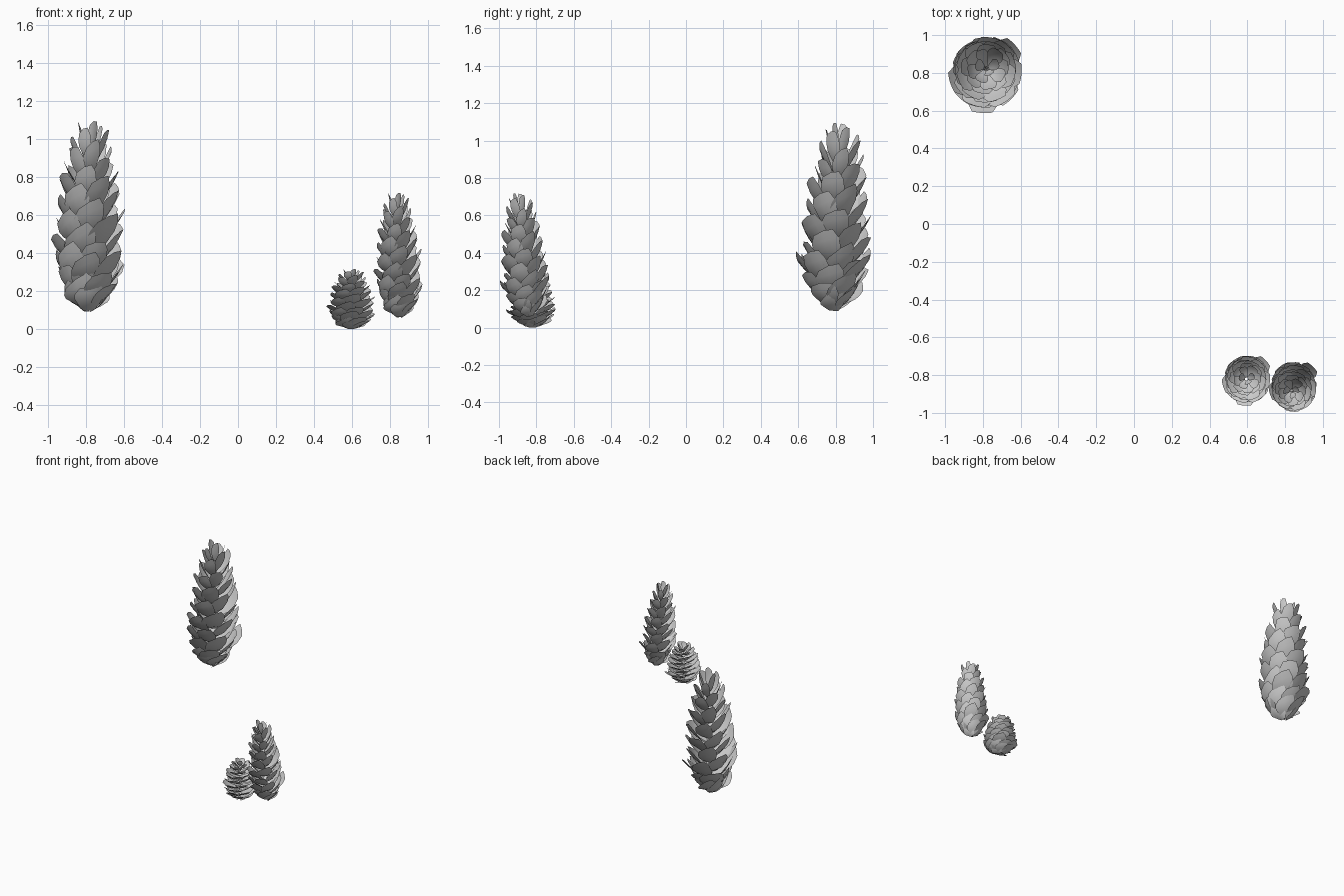
import bpy, bmesh, math, random
from mathutils import Matrix, Vector

if "Cube" in bpy.data.objects:
    bpy.data.objects.remove(bpy.data.objects["Cube"])

# scale envelope along the cone: (t, tip radius, tip height, root height, half width)
ENVELOPE = [(0.00, 0.110, 0.10, 0.00, 0.070),
            (0.12, 0.165, 0.17, 0.03, 0.080),
            (0.28, 0.188, 0.29, 0.12, 0.084),
            (0.50, 0.183, 0.50, 0.33, 0.078),
            (0.68, 0.162, 0.68, 0.51, 0.066),
            (0.84, 0.125, 0.85, 0.69, 0.050),
            (0.94, 0.095, 0.95, 0.79, 0.036),
            (1.00, 0.045, 1.00, 0.85, 0.026)]
# outline of one scale: (distance along, width factor)
OUTLINE = [(0.0, 0.35), (0.3, 0.7), (0.6, 1.0), (0.8, 1.0), (1.0, 0.72)]
ACROSS = [-1, -0.5, 0, 0.5, 1]


def envelope(t):
    for a, b in zip(ENVELOPE, ENVELOPE[1:]):
        if t <= b[0]:
            f = (t - a[0]) / (b[0] - a[0])
            return [p + (q - p) * f for p, q in zip(a[1:], b[1:])]
    return list(ENVELOPE[-1][1:])


def add_scale(bm, angle, radius, tip, root, half, twist):
    turn = Matrix.Rotation(angle, 3, 'Z')
    rows = []
    for u, w in OUTLINE:
        # bowed path: outward first, then upward
        r = 0.012 + (radius - 0.012) * (1.3 * u - 0.3 * u * u)
        z = root + (tip - root) * (0.6 * u + 0.4 * u * u)
        row = []
        for v in ACROSS:
            s = v * w * half
            cup = 0.42 * s * s / max(radius, 0.06)
            point = 0.012 * (1 - abs(v)) * u ** 4
            row.append(bm.verts.new(turn @ Vector(
                (r - cup, s, z + 0.5 * cup + point + twist * s * u))))
        rows.append(row)
    for a, b in zip(rows, rows[1:]):
        for i in range(len(ACROSS) - 1):
            bm.faces.new((a[i], a[i + 1], b[i + 1], b[i]))


# shared cone mesh: overlapping scales in a golden-angle spiral
def cone_mesh(count=66):
    random.seed(5)
    bm = bmesh.new()
    for i in range(count):
        radius, tip, root, half = envelope(i / (count - 1))
        k = random.uniform(0.9, 1.06)
        add_scale(bm, i * 2.39996, radius * k, tip + random.uniform(-0.015, 0.015),
                  root, half * random.uniform(0.85, 1.1), random.uniform(0.1, 0.75))
    # wide flared scales near the base
    for angle in (0.75, -1.65):
        add_scale(bm, angle, 0.215, 0.28, 0.12, 0.075, 0.5)
    mesh = bpy.data.meshes.new("cone_scales")
    bm.to_mesh(mesh)
    bm.free()
    return mesh


mesh = cone_mesh()
# name, base position, width scale, height scale, lean in x and y
CONES = [("tall_cone", (-0.79, 0.79, 0.09), 1.0, 1.0, 0.01, 0.04),
         ("medium_cone", (0.85, -0.835, 0.06), 0.66, 0.66, -0.03, -0.09),
         ("small_cone", (0.595, -0.82, 0.0), 0.66, 0.315, 0.0, 0.0)]
for name, loc, w, h, lx, ly in CONES:
    cone = bpy.data.objects.new(name, mesh.copy())
    bpy.context.collection.objects.link(cone)
    axis = Vector((0, 0, 1)).rotation_difference(Vector((lx, ly, 1)))
    cone.data.transform(axis.to_matrix().to_4x4() @ Matrix.Diagonal((w, w, h, 1)))
    cone.location = loc
    bpy.context.view_layer.objects.active = cone
    cone.select_set(True)
    bpy.ops.object.shade_smooth_by_angle(angle=math.radians(40))
    cone.select_set(False)
